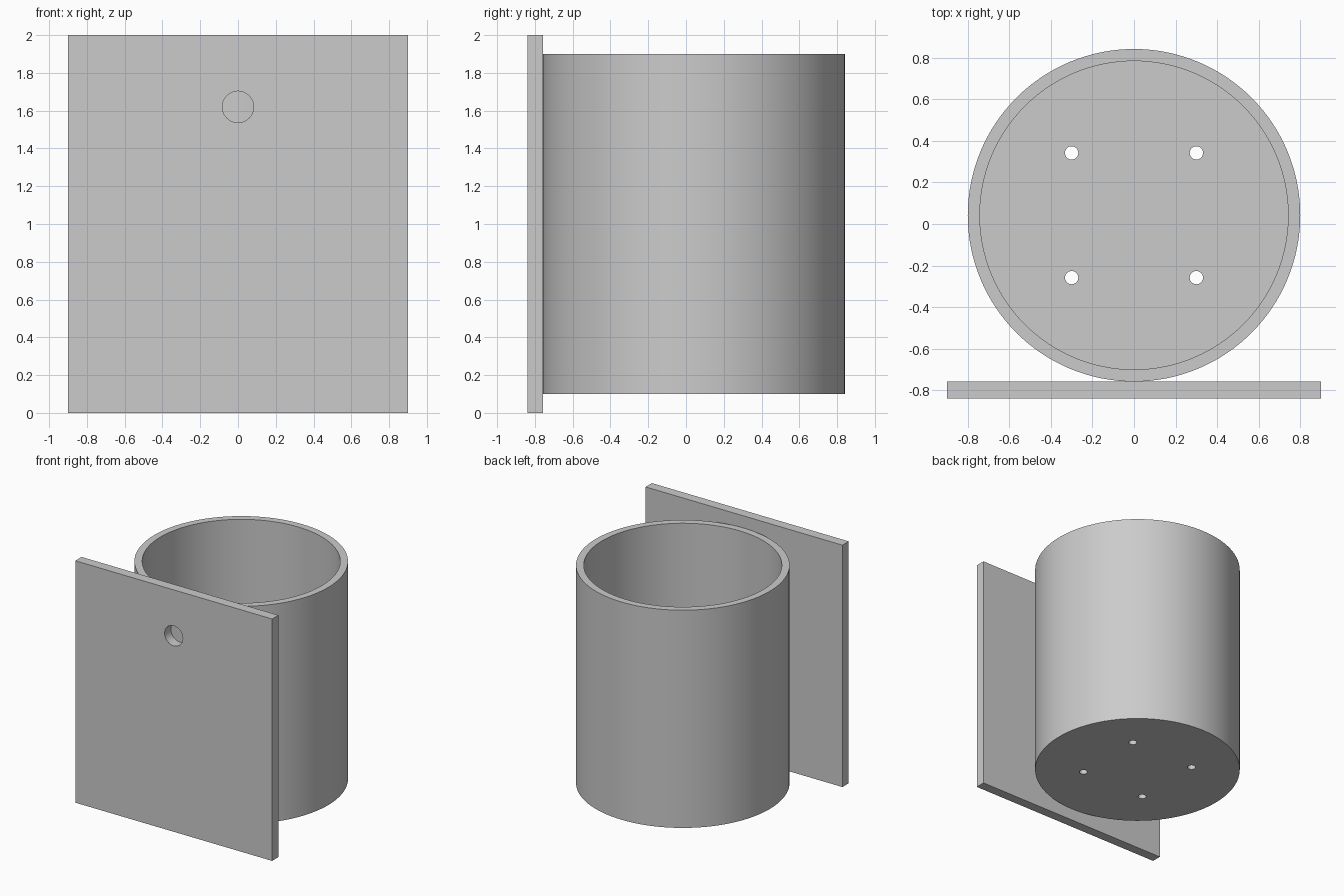
import bpy
import math

if "Cube" in bpy.data.objects:
    bpy.data.objects.remove(bpy.data.objects["Cube"], do_unlink=True)

POT_Y = 0.042
POT_R, INNER_R = 0.8, 0.742
BASE_Z, RIM_Z, FLOOR = 0.1, 1.9, 0.06
PLATE_T = 0.082

grey = bpy.data.materials.new("plain grey")
grey.use_nodes = True
colour = (0.6, 0.6, 0.6, 1)
grey.diffuse_color = colour
grey.node_tree.nodes["Principled BSDF"].inputs["Base Color"].default_value = colour


def cylinder(name, radius, depth, location, rotation=(0, 0, 0), sides=128):
    bpy.ops.mesh.primitive_cylinder_add(vertices=sides, radius=radius, depth=depth,
                                        location=location, rotation=rotation)
    obj = bpy.context.object
    obj.name = name
    obj.data.materials.append(grey)
    return obj


def cut(target, cutter):
    """Subtract the cutter from the target, then discard the cutter."""
    cutter.hide_render = True
    mod = target.modifiers.new("cut", "BOOLEAN")
    mod.operation = "DIFFERENCE"
    mod.solver = "EXACT"
    mod.object = cutter
    bpy.context.view_layer.objects.active = target
    bpy.ops.object.modifier_apply(modifier=mod.name)
    bpy.data.objects.remove(cutter, do_unlink=True)


def smooth(obj):
    bpy.ops.object.select_all(action="DESELECT")
    obj.select_set(True)
    bpy.context.view_layer.objects.active = obj
    bpy.ops.object.shade_smooth_by_angle(angle=math.radians(30))


# Pot: solid cylinder hollowed from above
pot = cylinder("pot", POT_R, RIM_Z - BASE_Z, (0, POT_Y, (RIM_Z + BASE_Z) / 2))
cavity_bottom, cavity_top = BASE_Z + FLOOR, RIM_Z + 0.2
cut(pot, cylinder("cavity_cutter", INNER_R, cavity_top - cavity_bottom,
                  (0, POT_Y, (cavity_top + cavity_bottom) / 2)))

# Four drainage holes through the floor
for x in (-0.3, 0.3):
    for y in (-0.3, 0.3):
        cut(pot, cylinder("drain_cutter", 0.032, 0.3, (x, POT_Y + y, BASE_Z), sides=32))
smooth(pot)

# Mounting plate touching the front of the pot
plate_y = POT_Y - POT_R - PLATE_T / 2
bpy.ops.mesh.primitive_cube_add(size=1, location=(0, plate_y, 1))
plate = bpy.context.object
plate.name = "mounting_plate"
plate.scale = (1.8, PLATE_T, 2)
bpy.ops.object.transform_apply(location=False, rotation=False, scale=True)
plate.data.materials.append(grey)

# Round hanging hole through the plate
cut(plate, cylinder("hanging_hole_cutter", 0.083, 0.3, (0, plate_y, 1.62),
                    (math.pi / 2, 0, 0), sides=64))
smooth(plate)
